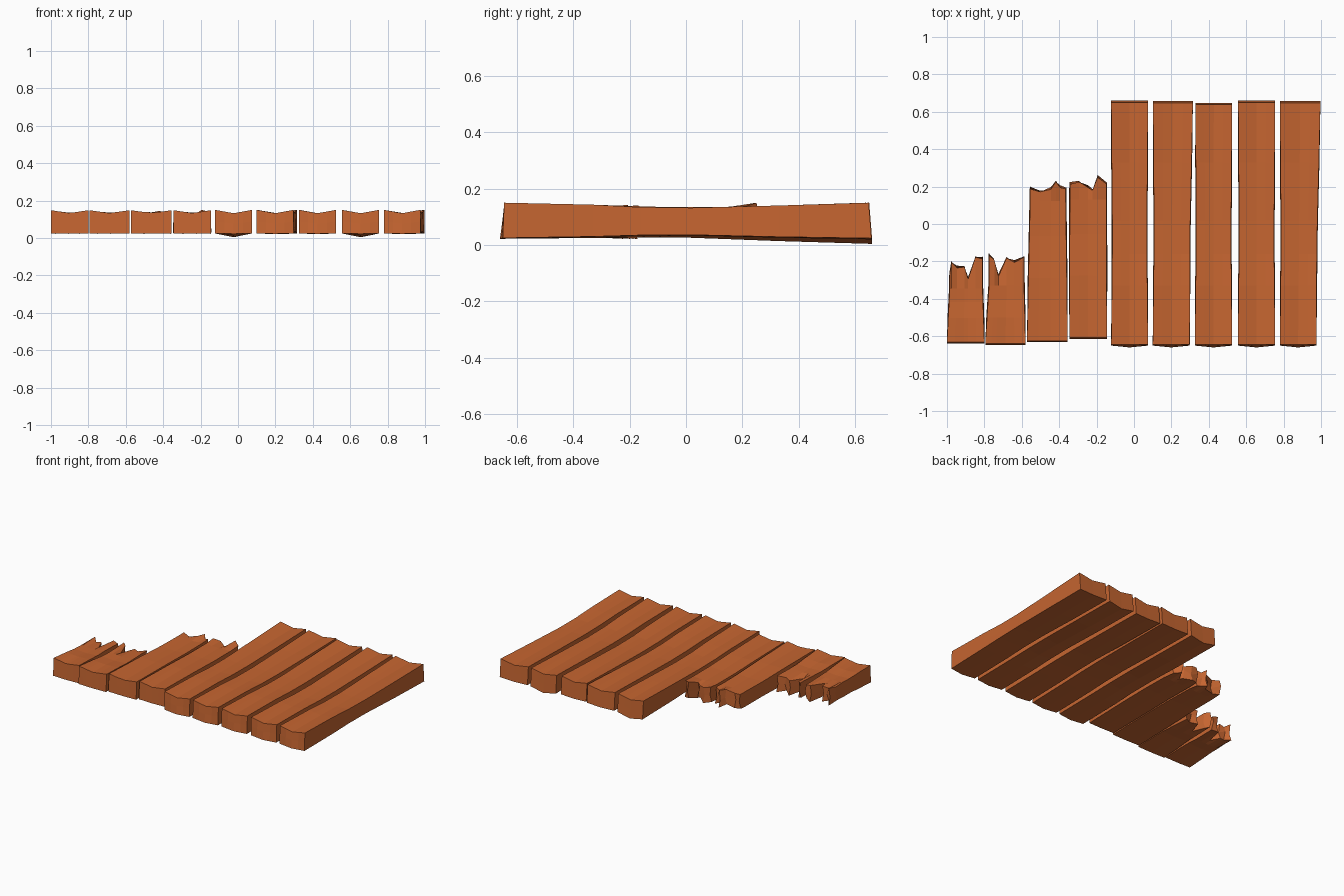
import bpy, bmesh

if "Cube" in bpy.data.objects:
    bpy.data.objects.remove(bpy.data.objects["Cube"])

wood = bpy.data.materials.new("wood")
wood.diffuse_color = (0.56, 0.13, 0.03, 1)
wood.use_nodes = True
wood.node_tree.nodes["Principled BSDF"].inputs["Base Color"].default_value = wood.diffuse_color


def lerp(a, b, t):
    return a + (b - a) * t


def loft(name, rings):
    """Skin rings running along the plank; each ring is [top, middle, bottom] strips across it."""
    bm = bmesh.new()
    grid = [[[bm.verts.new(p) for p in strip] for strip in ring] for ring in rings]
    loops = [r[0] + [r[1][-1]] + r[2][::-1] + [r[1][0]] for r in grid]
    n = len(loops[0])
    for a, b in zip(loops, loops[1:]):
        for i in range(n):
            j = (i + 1) % n
            bm.faces.new((a[i], a[j], b[j], b[i]))
    for r in (grid[0], grid[-1]):
        for s, t in zip(r, r[1:]):
            for i in range(len(s) - 1):
                bm.faces.new((s[i], s[i + 1], t[i + 1], t[i]))
    # inner middle points are only used by the end caps
    bmesh.ops.delete(bm, geom=[v for v in bm.verts if not v.link_faces], context='VERTS')
    bmesh.ops.recalc_face_normals(bm, faces=bm.faces)
    me = bpy.data.meshes.new(name)
    bm.to_mesh(me)
    bm.free()
    me.materials.append(wood)
    bpy.context.collection.objects.link(bpy.data.objects.new(name, me))


def ring(x0, x1, fracs, y_top, y_bot, z_top, z_bot, cup, belly, flare=0.0, bow=0.0):
    """Cross-section with a cupped top and a bellied underside."""
    strips = []
    for k in (0, 0.5, 1):
        strip = []
        for f in fracs:
            m = 1 - abs(2 * f - 1)
            x = lerp(x0, x1, f) + flare * (2 * f - 1) * k
            z = lerp(z_top - cup * m, z_bot - belly * m, k)
            strip.append((x, lerp(y_top, y_bot, k) - bow * m * k, z))
        strips.append(strip)
    return strips


# Whole planks: front x range, back x range, back end y, belly at back
whole = [
    (-0.122, 0.075, -0.122, 0.075, 0.66, 0.020),
    (0.100, 0.298, 0.102, 0.315, 0.658, 0.004),
    (0.325, 0.525, 0.328, 0.525, 0.648, 0.004),
    (0.555, 0.755, 0.557, 0.755, 0.66, 0.020),
    (0.780, 0.975, 0.780, 0.997, 0.658, 0.004),
]
F3 = [0, 0.25, 0.5, 0.75, 1]
for i, (a0, a1, b0, b1, yb, belly) in enumerate(whole):
    rings = [ring(a0, a1, F3, -0.645, -0.65, 0.150, 0.025, 0.018, 0.003, 0, 0.010)]
    for y, zt, zb, cup, nar in ((-0.33, 0.143, 0.030, 0.012, 0.004),
                                (-0.16, 0.134, 0.035, 0.006, 0.006),
                                (0.02, 0.132, 0.036, 0.004, 0.006),
                                (0.33, 0.140, 0.029, 0.010, 0.003)):
        t = (y + 0.65) / 1.3
        rings.append(ring(lerp(a0, b0, t) + nar, lerp(a1, b1, t) - nar, F3, y, y,
                          zt, zb, cup, belly * t, 0.003))
    rings.append(ring(b0, b1, F3, yb - 0.010, yb, 0.150, 0.024, 0.018, belly))
    loft(f"whole_plank_{i + 1}", rings)

# Broken planks: front x range, back x range, front y, jagged end as (fraction, y, top height)
broken = [
    (-1.0, -0.80, -0.985, -0.81, -0.632,
     [(0, -0.27, .13), (.06, -0.205, .142), (.22, -0.235, .125), (.45, -0.23, .13),
      (.56, -0.295, .12), (.78, -0.178, .138), (1, -0.187, .13)]),
    (-0.795, -0.58, -0.775, -0.588, -0.640,
     [(0, -0.168, .14), (.15, -0.192, .135), (.27, -0.28, .115), (.50, -0.182, .125),
      (.72, -0.205, .128), (1, -0.178, .138)]),
    (-0.572, -0.355, -0.555, -0.365, -0.625,
     [(0, 0.188, .135), (.28, 0.172, .125), (.58, 0.185, .14), (.72, 0.226, .145),
      (.84, 0.195, .13), (1, 0.188, .138)]),
    (-0.345, -0.145, -0.343, -0.148, -0.608,
     [(0, 0.212, .14), (.25, 0.225, .13), (.50, 0.195, .12), (.62, 0.18, .13),
      (.76, 0.25, .15), (1, 0.215, .138)]),
]
for i, (a0, a1, b0, b1, y0, jag) in enumerate(broken):
    fr = [j[0] for j in jag]
    y1 = min(j[1] for j in jag) - 0.05
    rings = [ring(a0, a1, fr, y0, y0 - 0.007, 0.148, 0.025, 0.015, 0.002)]
    for t, zt, zb in ((0.45, 0.141, 0.031), (0.75, 0.134, 0.034), (1, 0.134, 0.031)):
        y = lerp(y0, y1, t)
        rings.append(ring(lerp(a0, b0, t), lerp(a1, b1, t), fr, y, y, zt, zb, 0.006, 0.003, 0.004))
    # splintered end face
    end = ring(b0, b1, fr, 0, 0, 0.14, 0.025, 0, 0, 0.003)
    for k, strip in enumerate(end):
        for n, (x, _, z) in enumerate(strip):
            y = jag[n][1] + (0, 0.012 * (-1) ** n, -0.006 * (-1) ** n)[k]
            z = (jag[n][2], 0.08 + 0.008 * (-1) ** n, 0.028 + 0.006 * (-1) ** n)[k]
            strip[n] = (x, y, z)
    rings.append(end)
    loft(f"broken_plank_{i + 1}", rings)

# Rest the lowest underside on the ground
low = min(v.co.z for o in bpy.data.objects for v in o.data.vertices)
for o in bpy.data.objects:
    for v in o.data.vertices:
        v.co.z -= low - 0.004
